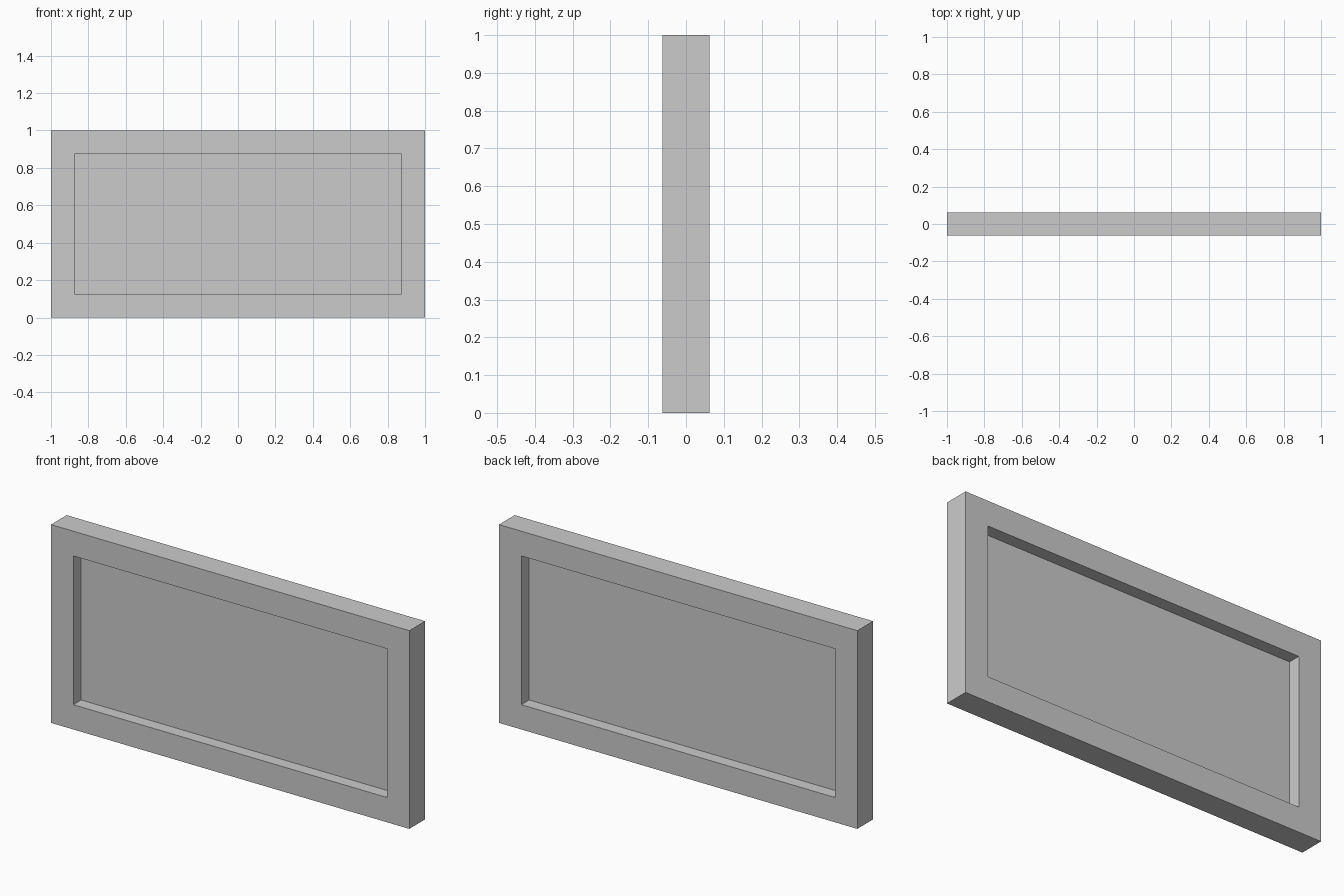
import bpy, bmesh

if "Cube" in bpy.data.objects:
    bpy.data.objects.remove(bpy.data.objects["Cube"])

W, H, T, B = 2.0, 1.0, 0.125, 0.125  # width, height, thickness, border


def rect(bm, inset, y):
    x = W / 2 - inset
    return [bm.verts.new(p) for p in ((-x, y, inset), (x, y, inset),
                                      (x, y, H - inset), (-x, y, H - inset))]


def finish(bm, name):
    bmesh.ops.recalc_face_normals(bm, faces=bm.faces)
    mesh = bpy.data.meshes.new(name)
    bm.to_mesh(mesh)
    bm.free()
    bpy.context.collection.objects.link(bpy.data.objects.new(name, mesh))


# Rectangular frame: a square section swept round the four corners
bm = bmesh.new()
rings = [rect(bm, inset, y) for inset, y in
         ((0, -T / 2), (0, T / 2), (B, T / 2), (B, -T / 2))]
for i in range(4):
    a, b = rings[i], rings[(i + 1) % 4]
    for j in range(4):
        k = (j + 1) % 4
        bm.faces.new((a[j], a[k], b[k], b[j]))
finish(bm, "frame")

# Thin pane set midway through the frame, recessed on both sides
bm = bmesh.new()
bm.faces.new(rect(bm, B, 0))
finish(bm, "pane")
